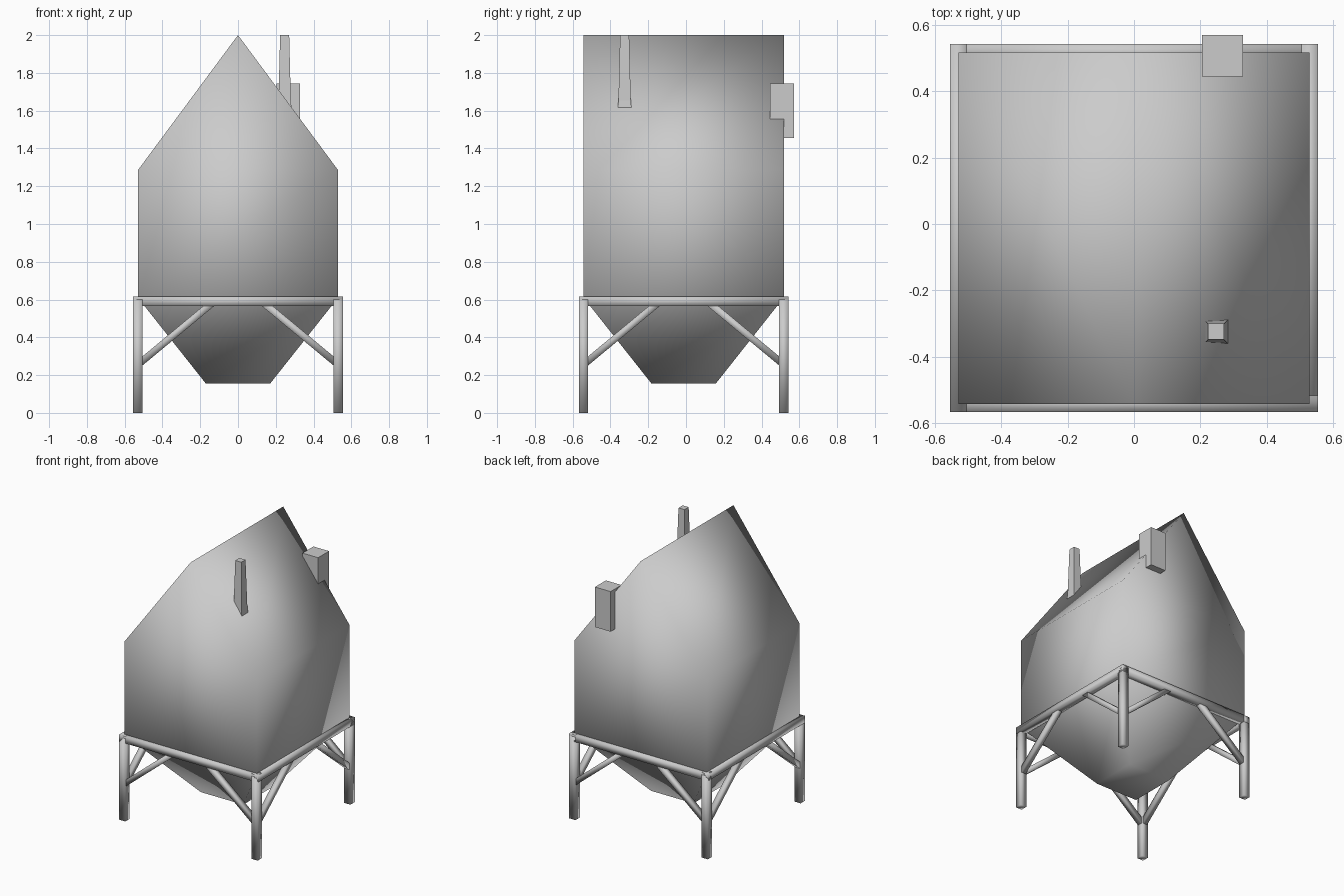
import bpy, bmesh
from mathutils import Vector

cube = bpy.data.objects.get("Cube")
if cube:
    bpy.data.objects.remove(cube, do_unlink=True)

grey = bpy.data.materials.new("grey_metal")
grey.use_nodes = True
grey.diffuse_color = (0.6, 0.6, 0.6, 1)
grey.node_tree.nodes["Principled BSDF"].inputs["Base Color"].default_value = (0.6, 0.6, 0.6, 1)

CY = -0.0125   # centre of the silo along y
HALF = 0.53    # half width of the silo
BEAM = 0.05    # thickness of the frame


def finish(name, bm, smooth):
    bmesh.ops.recalc_face_normals(bm, faces=bm.faces)
    for f in bm.faces:
        f.smooth = smooth
    mesh = bpy.data.meshes.new(name)
    bm.to_mesh(mesh)
    bm.free()
    mesh.materials.append(grey)
    obj = bpy.data.objects.new(name, mesh)
    bpy.context.collection.objects.link(obj)
    return obj


def frustum(name, centre, z0, half0, z1, half1):
    """Square block that may taper between two heights."""
    bm = bmesh.new()
    bmesh.ops.create_cube(bm, size=2)
    for v in bm.verts:
        h, z = (half1, z1) if v.co.z > 0 else (half0, z0)
        v.co = (centre[0] + v.co.x * h, centre[1] + v.co.y * h, z)
    return finish(name, bm, False)


def bar(name, a, b, width, sides=4):
    """Smooth-shaded bar between two points."""
    a, b = Vector(a), Vector(b)
    d = b - a
    bm = bmesh.new()
    bmesh.ops.create_cube(bm, size=1)
    for v in bm.verts:
        v.co = (v.co.x * width, v.co.y * width, v.co.z * d.length)
    rot = d.to_track_quat('Z', 'Y').to_matrix()
    for v in bm.verts:
        v.co = rot @ v.co + (a + b) / 2
    return finish(name, bm, True)


# Silo: gabled body running into a tapering hopper
bm = bmesh.new()


def ring(h, z):
    return [bm.verts.new((x * h, CY + y * h, z))
            for x, y in ((-1, -1), (1, -1), (1, 1), (-1, 1))]


outlet, waist, eaves = ring(0.17, 0.155), ring(HALF, 0.61), ring(HALF, 1.285)
front_peak = bm.verts.new((0, CY - HALF, 2))
back_peak = bm.verts.new((0, CY + HALF, 2))
base = bm.faces.new(outlet)
for low, high in ((outlet, waist), (waist, eaves)):
    for i in range(4):
        j = (i + 1) % 4
        bm.faces.new((low[i], low[j], high[j], high[i]))
bm.faces.new((eaves[0], eaves[1], front_peak))
bm.faces.new((eaves[2], eaves[3], back_peak))
bm.faces.new((eaves[1], eaves[2], back_peak, front_peak))
bm.faces.new((eaves[3], eaves[0], front_peak, back_peak))
finish("silo_body", bm, True)

# Support frame: legs, top beams and diagonal braces
for sx, xname in ((1, "left"), (-1, "right")):
    for sy, yname in ((-1, "front"), (1, "back")):
        x, y = sx * HALF, CY + sy * HALF
        bar(f"{yname}_{xname}_leg", (x, y, 0), (x, y, 0.6), BEAM)
        bar(f"{yname}_{xname}_brace_across", (x, y, 0.255), (sx * 0.12, y, 0.595), 0.037)
        bar(f"{yname}_{xname}_brace_along", (x, y, 0.255), (x, CY + sy * 0.12, 0.595), 0.037)

END = HALF + BEAM / 2
for s, xname, yname in ((1, "left", "back"), (-1, "right", "front")):
    bar(f"{xname}_beam", (s * HALF, CY - END, 0.59), (s * HALF, CY + END, 0.59), BEAM)
    bar(f"{yname}_beam", (-END, CY + s * HALF, 0.59), (END, CY + s * HALF, 0.59), BEAM)

# Roof fittings
frustum("vent_pipe", (0.247, -0.325), 1.64, 0.033, 2.0, 0.024)
frustum("vent_pipe_foot", (0.247, -0.325), 1.6, 0.038, 1.66, 0.032)
frustum("back_box", (0.267, 0.508), 1.455, 0.0625, 1.745, 0.0625)
